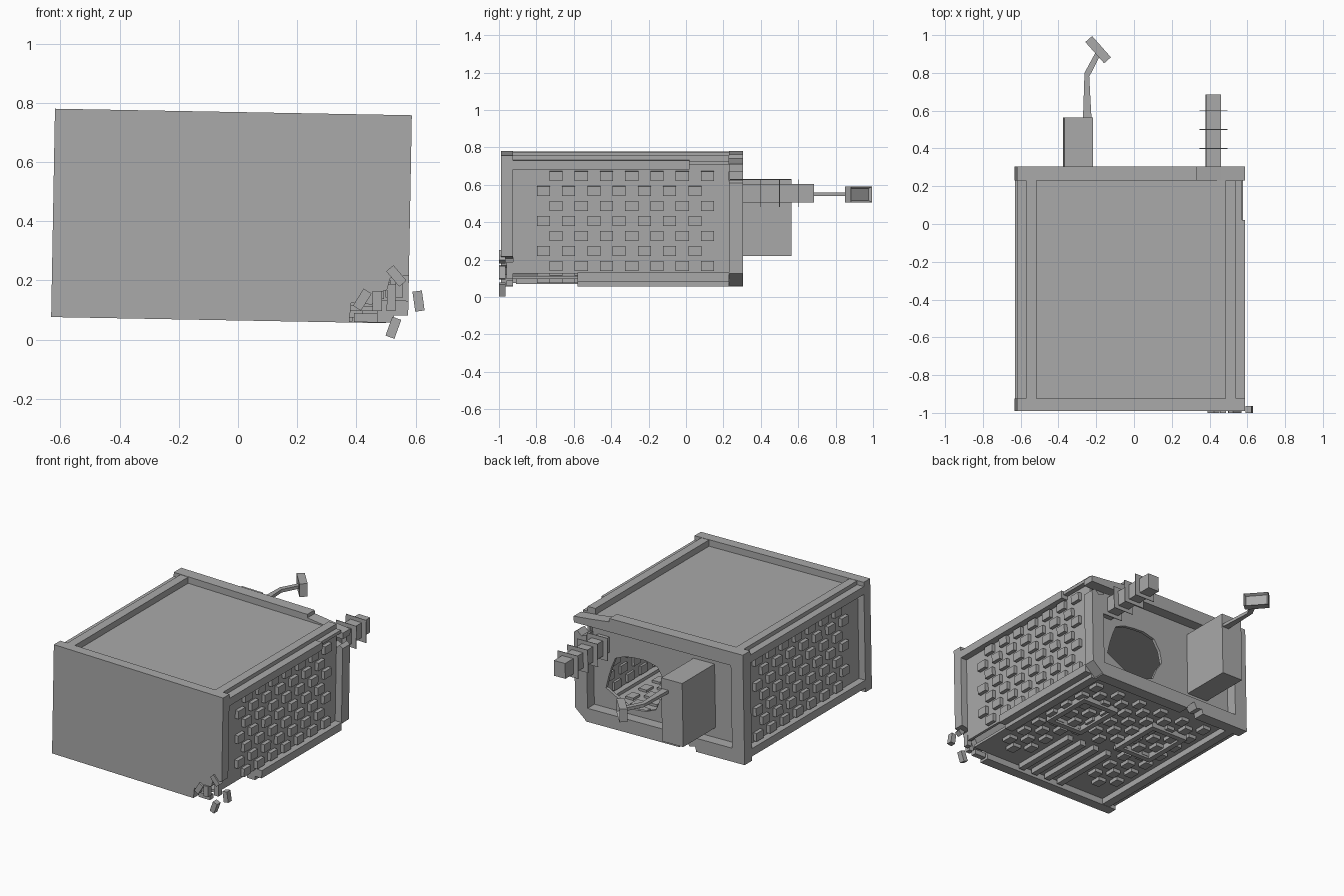
import bpy, bmesh, math, random
from mathutils import Matrix, Vector

if "Cube" in bpy.data.objects:
    bpy.data.objects.remove(bpy.data.objects["Cube"])
random.seed(4)

mat = bpy.data.materials.new("plain_grey")
mat.use_nodes = True
GREY = (0.4, 0.4, 0.4, 1)
mat.diffuse_color = GREY
mat.node_tree.nodes["Principled BSDF"].inputs["Base Color"].default_value = GREY

# The hull leans slightly: hull parts use coordinates centred on its section
LEAN = Matrix.Translation((-0.022, 0, 0.417)) @ Matrix.Rotation(math.radians(1.05), 4, 'Y')
W, H = 0.603, 0.352
FRONT, FRONT_IN, BACK_IN, BACK = -0.99, -0.925, 0.23, 0.305


def finish(name, bm, matrix=LEAN):
    bmesh.ops.recalc_face_normals(bm, faces=bm.faces)
    bm.transform(matrix)
    me = bpy.data.meshes.new(name)
    bm.to_mesh(me)
    bm.free()
    me.materials.append(mat)
    ob = bpy.data.objects.new(name, me)
    bpy.context.collection.objects.link(ob)
    return ob


def add_box(bm, x0, x1, y0, y1, z0, z1):
    size = Matrix.Diagonal((abs(x1 - x0), abs(y1 - y0), abs(z1 - z0), 1))
    mid = Matrix.Translation(((x0 + x1) / 2, (y0 + y1) / 2, (z0 + z1) / 2))
    return bmesh.ops.create_cube(bm, size=1, matrix=mid @ size)


def boxes(name, items, matrix=LEAN):
    bm = bmesh.new()
    for item in items:
        add_box(bm, *item)
    return finish(name, bm, matrix)


def prism(name, points, axis, lo, hi, matrix=LEAN):
    """Extrude a 2D outline along y (points are x,z) or z (points are x,y)."""
    place = (lambda a, b: (a, lo, b)) if axis == 'y' else (lambda a, b: (a, b, lo))
    shift = Vector((0, hi - lo, 0)) if axis == 'y' else Vector((0, 0, hi - lo))
    bm = bmesh.new()
    face = bm.faces.new([bm.verts.new(place(*p)) for p in points])
    out = bmesh.ops.extrude_face_region(bm, geom=[face])
    bmesh.ops.translate(bm, vec=shift, verts=[v for v in out["geom"] if isinstance(v, bmesh.types.BMVert)])
    return finish(name, bm, matrix)


def cut(ob, points, lo, hi):
    cutter = prism("chip_cutter", points, 'y', lo, hi)
    cutter.hide_render = True
    mod = ob.modifiers.new("chip", 'BOOLEAN')
    mod.operation, mod.solver, mod.object = 'DIFFERENCE', 'EXACT', cutter
    bpy.context.view_layer.objects.active = ob
    bpy.ops.object.modifier_apply(modifier=mod.name)
    bpy.data.objects.remove(cutter)


# Front slab with its broken lower corner
slab = boxes("front_slab", [(-W, W, FRONT, FRONT_IN, -H, H)])
cut(slab, [(.40, -.4), (.41, -.285), (.48, -.29), (.50, -.25), (.53, -.24),
           (.54, -.2), (.65, -.18), (.65, -.4)], -1.1, -.8)
boxes("broken_corner_stub", [(.42, .50, -.96, FRONT_IN, -.35, -.32),
                             (.53, .56, -.96, FRONT_IN, -.31, -.22)])

# Stepped edge rails; one is broken at the front, one chipped at the back
for sx in (-1, 1):
    for sz in (-1, 1):
        start = -.58 if sx > 0 > sz else FRONT_IN
        chipped = sx > 0 and sz > 0
        end = .02 if chipped else BACK_IN
        parts = [(sx * .50, sx * .555, start, BACK_IN, sz * .275, sz * .35),
                 (sx * .555, sx * W, start, end, sz * .275, sz * .325)]
        if chipped:
            parts.append((.555, .588, end, BACK_IN, .30, .32))
        boxes(("right" if sx < 0 else "left") + ("_lower" if sz < 0 else "_upper") + "_rail", parts)

# Recessed panels
boxes("top_panel", [(-.5, .5, FRONT_IN, BACK_IN, .292, .31)])
boxes("bottom_panel", [(-.51, .51, FRONT_IN, BACK_IN, -.312, -.295)])
for side, sx in (("right", -1), ("left", 1)):
    boxes(side + "_panel", [(sx * .54, sx * .558, FRONT_IN, BACK_IN, -.28, .28)])

# Staggered raised blocks on the sides and underside
PITCH = 0.135


def grid(rows, first, step):
    for r in range(rows):
        for c in range(7):
            yield first - r * step, -.695 + c * PITCH - (r % 2) * PITCH / 2


for side, sx in (("right", -1), ("left", 1)):
    boxes(side + "_raised_blocks", [
        (sx * .525, sx * .582, y - .035, y + .035, z - .026, z + .026)
        for z, y in grid(7, .24, .08)])
boxes("bottom_raised_blocks", [
    (x - .028, x + .028, y - .035, y + .035, -.335, -.28)
    for x, y in grid(11, .42, .084) if not (abs(x) < .2 and y < -.4)])

# Underside bars and hatch frames
boxes("bottom_bars", [(x - .02, x + .02, -.91, -.45, -.345, -.31)
                      for x in (.15, .05, -.05, -.15)])
for side, cx in (("right", -.26), ("left", .28)):
    frame = [(cx + s * .1, cx + s * .135, -.36, -.01, -.348, -.31) for s in (-1, 1)]
    frame += [(cx - .1, cx + .1, y, y + .035, -.348, -.31) for y in (-.36, -.045)]
    boxes(side + "_hatch_frame", frame)

# Back frame: rails and posts, with chips
upper = boxes("back_upper_rail", [(-W, W, BACK_IN, BACK, .265, H)])
cut(upper, [(.345, .4), (.35, .33), (.48, .315), (.65, .30), (.65, .4)], .2, .4)
lower = boxes("back_lower_rail", [(-W, W, BACK_IN, BACK, -H, -.265)])
cut(lower, [(-.27, -.4), (-.25, -.32), (-.21, -.33), (-.19, -.29), (-.14, -.34), (-.13, -.4)], .2, .4)
cut(lower, [(.52, -.4), (.53, -.345), (.65, -.24), (.65, -.4)], .2, .4)
boxes("back_right_post", [(-W, -.515, BACK_IN, BACK, -.265, .265)])
post = boxes("back_left_post", [(.515, W, BACK_IN, BACK, -.265, .265)])
cut(post, [(.45, .23), (.55, .19), (.58, .22), (.65, .17), (.65, .3), (.45, .3)], .2, .4)

# Back panel with a ragged hole
back = boxes("back_panel", [(-.52, .52, .215, .235, -.27, .27)])
ragged = []
for i in range(16):
    a, r = math.tau * i / 16, random.uniform(.8, 1.05)
    ragged.append((.22 + .22 * r * math.cos(a), -.06 + .2 * r * math.sin(a)))
cut(back, ragged, .15, .3)

# Equipment box, rod with square fins
boxes("back_box", [(-.35, -.2, BACK_IN, .565, -.2, .207)])
boxes("back_rod", [(.40, .48, BACK_IN, .685, .097, .195)])
boxes("rod_fins", [(.367, .513, y - .002, y + .002, .073, .219) for y in (.3, .4, .5, .6)])

# Bent arm and its rectangular head with a sunken face
prism("bent_arm", [(-.27, .56), (-.225, .56), (-.237, .78), (-.175, .9),
                   (-.2, .915), (-.262, .8)], 'z', .54, .56, Matrix.Identity(4))
bm = bmesh.new()
add_box(bm, -.024, .024, -.075, .075, -.042, .042)
bm.normal_update()
face = max(bm.faces, key=lambda f: f.normal.x)
bmesh.ops.inset_region(bm, faces=[face], thickness=.014)
bmesh.ops.translate(bm, vec=(-.018, 0, 0), verts=face.verts)
finish("arm_head", bm, Matrix.Translation((-.19, .923, .548)) @ Matrix.Rotation(math.radians(41.5), 4, 'Z'))

# Loose fragments beside the broken corner
for i, (x, z, tilt) in enumerate([(.535, .215, -40), (.42, .135, 32), (.47, .13, 0),
                                  (.525, .04, 20), (.61, .13, -8)]):
    boxes(f"fragment_{i + 1}", [(-.016, .016, -.018, .018, -.034, .034)],
          Matrix.Translation((x, -.982, z)) @ Matrix.Rotation(math.radians(tilt), 4, 'Y'))
